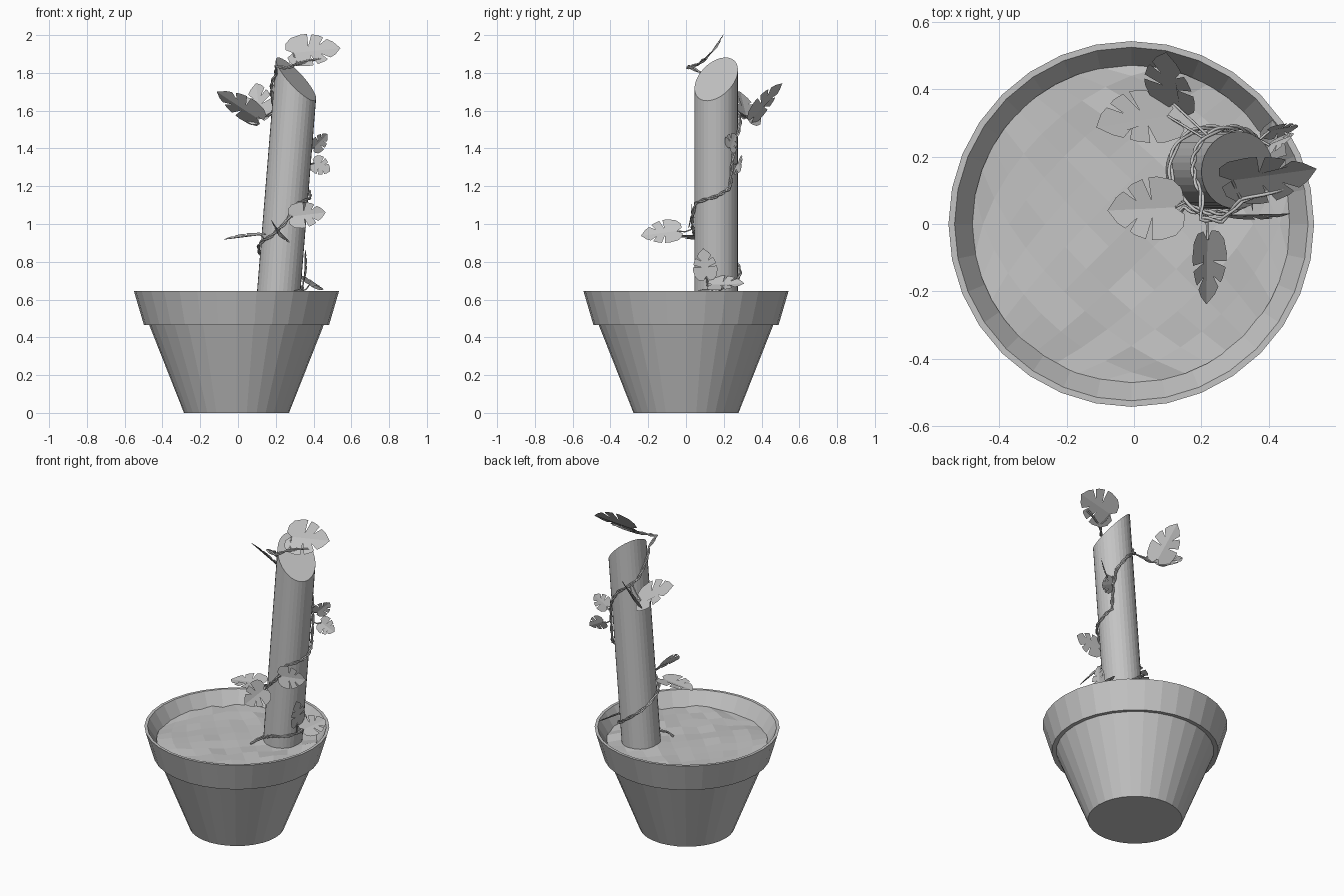
import bpy, math, random
from mathutils import Vector

if "Cube" in bpy.data.objects:
    bpy.data.objects.remove(bpy.data.objects["Cube"])

random.seed(4)

# The whole model is one plain grey
GREY = bpy.data.materials.new("plain grey")
GREY.diffuse_color = (0.55, 0.55, 0.55, 1)
GREY.use_nodes = True
GREY.node_tree.nodes["Principled BSDF"].inputs["Base Color"].default_value = GREY.diffuse_color

def make(name, verts, faces):
    me = bpy.data.meshes.new(name)
    me.from_pydata(verts, [], faces)
    me.materials.append(GREY)
    ob = bpy.data.objects.new(name, me)
    bpy.context.collection.objects.link(ob)
    return ob

def bridge(n, a, b):
    return [(a + i, a + (i + 1) % n, b + (i + 1) % n, b + i) for i in range(n)]

def ring(n, r, z, cx=0.0):
    return [(cx + r * math.cos(2 * math.pi * i / n), r * math.sin(2 * math.pi * i / n), z)
            for i in range(n)]

# Pot: revolved profile with collar and inner wall
N = 32
CX = -0.008
profile = [(0.278, 0), (0.463, 0.468), (0.49, 0.465), (0.543, 0.645), (0.525, 0.645), (0.462, 0.54)]
verts, faces = [], [tuple(reversed(range(N)))]
for k, (r, z) in enumerate(profile):
    verts += ring(N, r, z, CX)
    if k:
        faces += bridge(N, (k - 1) * N, k * N)
make("pot", verts, faces)

# Soil: bumpy grid turned 45 degrees and rounded to a disc
G, SR, verts, faces = 10, 0.472, [], []
for i in range(G + 1):
    for j in range(G + 1):
        u, v = 2 * i / G - 1, 2 * j / G - 1
        x, y = u * math.sqrt(1 - v * v / 2) * SR, v * math.sqrt(1 - u * u / 2) * SR
        z = 0.56 + random.uniform(-0.009, 0.009)
        verts.append((CX + (x - y) * 0.7071, (x + y) * 0.7071, z))
        if i < G and j < G:
            a = i * (G + 1) + j
            faces.append((a, a + G + 1, a + G + 2, a + 1))
make("soil", verts, faces)

# Support pole: leaning cylinder with a slanted cut at the top
R, PY = 0.115, 0.16
def axis_x(z):
    return 0.216 + 0.081 * (z - 0.645)

low, top = [], []
for i in range(N):
    a = 2 * math.pi * i / N
    c, s = math.cos(a) * R, math.sin(a) * R
    low.append((axis_x(0.5) + c, PY + s, 0.5))
    z = 1.767 - 0.9 * c + 0.43 * s
    top.append((axis_x(z) + c, PY + s, z))
make("support_pole", low + top,
     bridge(N, 0, N) + [tuple(range(N, 2 * N)), tuple(reversed(range(N)))])

# Vine path: (angle round the pole, height) keys
keys = [(-120, 0.60), (-90, 0.63), (0, 0.65), (60, 0.70), (120, 0.79), (180, 0.88),
        (240, 0.935), (270, 1.0), (300, 1.11), (360, 1.145), (395, 1.19), (402, 1.33),
        (415, 1.45), (450, 1.55), (510, 1.64), (540, 1.73), (575, 1.80)]
path = [Vector((0.09, 0.0, 0.56)), Vector((0.12, 0.015, 0.585))]
for (a0, z0), (a1, z1) in zip(keys, keys[1:]):
    for j in range(10):
        t = j / 10
        a, z = math.radians(a0 + (a1 - a0) * t), z0 + (z1 - z0) * t
        path.append(Vector((axis_x(z) + 0.127 * math.cos(a), PY + 0.127 * math.sin(a), z)))
ends = [path[-1]] + [Vector(p) for p in ((0.2, 0.015, 1.835), (0.26, 0.01, 1.825),
                                         (0.32, 0.07, 1.85), (0.45, 0.11, 1.88))]
for p, q in zip(ends, ends[1:]):
    path += [p.lerp(q, j / 6) for j in range(1, 7)]

def tube(name, pts, r):
    cu = bpy.data.curves.new(name, 'CURVE')
    cu.dimensions = '3D'
    cu.bevel_depth = r
    cu.bevel_resolution = 1
    cu.use_fill_caps = True
    sp = cu.splines.new('POLY')
    sp.points.add(len(pts) - 1)
    for pt, co in zip(sp.points, pts):
        pt.co = (*co, 1)
    cu.materials.append(GREY)
    ob = bpy.data.objects.new(name, cu)
    bpy.context.collection.objects.link(ob)

# Two strands twisted round the path
for s in range(2):
    pts = []
    for i, p in enumerate(path):
        d = (path[min(i + 1, len(path) - 1)] - path[max(i - 1, 0)]).normalized()
        u = d.cross(Vector((0.3, 0.2, 0.93))).normalized()
        w = d.cross(u)
        a = i * 0.6 + s * math.pi
        pts.append(p + 0.005 * (u * math.cos(a) + w * math.sin(a)))
    tube(f"vine_strand_{s + 1}", pts, 0.005)

# Split leaf: half outline with slits, mirrored over a folded midrib
half = [(0.12, 0.0), (0.0, 0.12), (0.02, 0.3), (0.13, 0.44), (0.33, 0.5), (0.44, 0.49),
        (0.42, 0.14), (0.52, 0.47), (0.66, 0.4), (0.72, 0.34), (0.62, 0.14),
        (0.78, 0.29), (0.88, 0.2), (1.0, 0.0)]

def leaf(name, centre, axis, normal, length, width):
    c, ax = Vector(centre), Vector(axis).normalized()
    n = Vector(normal)
    n = (n - ax * n.dot(ax)).normalized()
    side = n.cross(ax)
    verts, k = [], len(half)
    for s in (1, -1):
        for x, y in half:
            lift = 0.08 * y * width - 0.1 * length * (x - 0.45) ** 2
            verts.append(c + ax * (x - 0.5) * length + side * (s * y * width) + n * lift)
    make(name, verts, [tuple(reversed(range(k))), tuple(range(k, 2 * k))])
    # Leaf stalk to the nearest point of the vine
    base = verts[0]
    near = min(path, key=lambda p: (p - base).length)
    mid = near.lerp(base, 0.5) + Vector((0, 0, -0.01))
    tube(name + "_stalk", [near, mid, base], 0.004)

leaves = [
    ("top_leaf", (0.40, 0.14, 1.92), (1, 0.12, 0.12), (0, -0.77, 0.63), 0.29, 0.22),
    ("upper_left_leaf", (0.01, 0.31, 1.625), (-0.82, -0.12, 0.56), (0.33, 0.6, 0.7), 0.29, 0.2),
    ("upper_back_leaf", (0.105, 0.42, 1.645), (-0.1, 0.62, 0.77), (-0.48, -0.71, 0.51), 0.27, 0.17),
    ("right_upper_leaf", (0.435, 0.245, 1.435), (0.6, 0.25, 0.6), (0.6, -0.7, -0.2), 0.12, 0.1),
    ("right_lower_leaf", (0.44, 0.28, 1.305), (0.8, 0.1, -0.4), (-0.1, -0.9, 0.5), 0.11, 0.11),
    ("middle_right_leaf", (0.365, 0.025, 1.05), (1, 0.0, 0.12), (0, -1, 0.1), 0.2, 0.14),
    ("middle_left_leaf", (0.035, 0.045, 0.935), (-1, -0.05, -0.1), (-0.1, -0.08, 1), 0.23, 0.19),
    ("middle_front_leaf", (0.22, -0.13, 0.955), (0, -1, -0.12), (0.77, 0, 0.64), 0.22, 0.16),
    ("low_upright_leaf", (0.355, 0.10, 0.785), (0.05, -0.1, 1), (1, -0.1, 0.1), 0.17, 0.13),
    ("low_flat_leaf", (0.395, 0.21, 0.685), (0.2, 1, 0.05), (0.5, -0.2, 0.8), 0.2, 0.14),
]
for args in leaves:
    leaf(*args)
